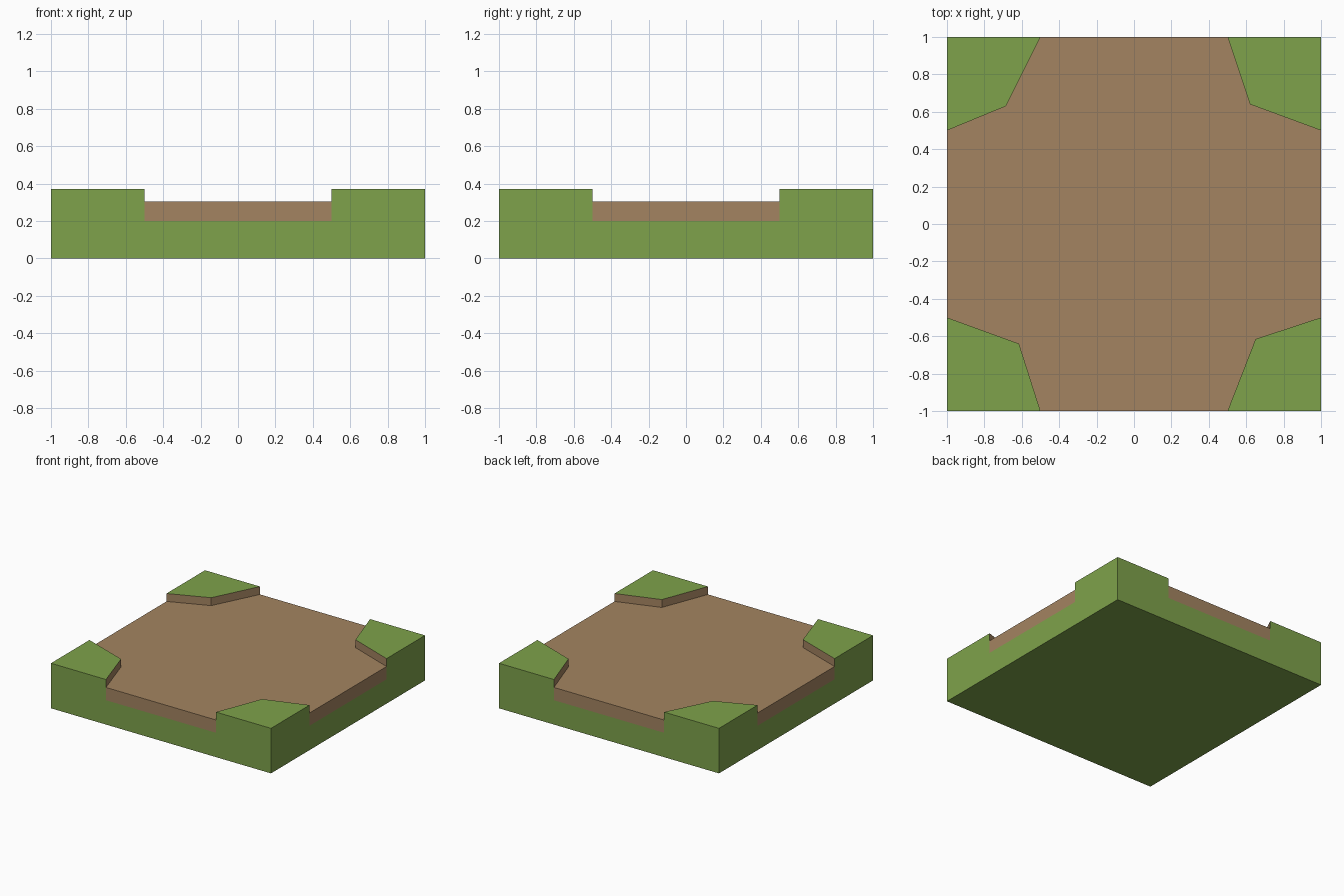
import bpy
import bmesh
from mathutils import Vector, Matrix

cube = bpy.data.objects.get("Cube")
if cube:
    bpy.data.objects.remove(cube)

BASE_TOP, DIRT_TOP, GRASS_TOP = 0.20, 0.305, 0.37


def make_material(name, color):
    mat = bpy.data.materials.new(name)
    mat.use_nodes = True
    mat.diffuse_color = color
    mat.node_tree.nodes["Principled BSDF"].inputs["Base Color"].default_value = color
    return mat


grass = make_material("grass green", (0.209, 0.361, 0.07, 1))
dirt = make_material("dirt brown", (0.371, 0.231, 0.119, 1))


def make_part(name, outline, top, walls, materials, cap=None):
    """Walls are (edge index, bottom height, material index); cap is a z for the flat face."""
    bm = bmesh.new()
    count = len(outline)
    for i, low, slot in walls:
        a, b = outline[i], outline[(i + 1) % count]
        quad = [(a.x, a.y, low), (b.x, b.y, low), (b.x, b.y, top), (a.x, a.y, top)]
        bm.faces.new([bm.verts.new(p) for p in quad]).material_index = slot
    # Flat face: on top, or facing down when it closes the underside
    points = outline if cap is None else outline[::-1]
    z = top if cap is None else cap
    bm.faces.new([bm.verts.new((p.x, p.y, z)) for p in points])
    bmesh.ops.remove_doubles(bm, verts=bm.verts, dist=0.0001)
    mesh = bpy.data.meshes.new(name)
    bm.to_mesh(mesh)
    bm.free()
    for mat in materials:
        mesh.materials.append(mat)
    obj = bpy.data.objects.new(name, mesh)
    bpy.context.collection.objects.link(obj)


# Grass block underneath
square = [Vector(p) for p in ((1, 1), (-1, 1), (-1, -1), (1, -1))]
make_part("grass_base", square, BASE_TOP, [(i, 0, 0) for i in range(4)], [grass], cap=0)

# Raised grass corners, counter-clockwise, each with its own irregular inner point
corners = {
    "back_left_corner": (0.62, 0.64),
    "back_right_corner": (-0.685, 0.63),
    "front_right_corner": (-0.615, -0.64),
    "front_left_corner": (0.65, -0.615),
}
turn = Matrix(((0, -1), (1, 0)))
outer, after, before = Vector((1, 1)), Vector((0.5, 1)), Vector((1, 0.5))
path_outline = []
for name, inner in corners.items():
    inner = Vector(inner)
    make_part(name, [outer, after, inner, before], GRASS_TOP,
              [(0, BASE_TOP, 0), (1, DIRT_TOP, 1), (2, DIRT_TOP, 1), (3, BASE_TOP, 0)],
              [grass, dirt])
    path_outline += [before, inner, after]
    outer, after, before = turn @ outer, turn @ after, turn @ before

# Dirt crossing between the corners, with walls only on the outer edges
make_part("dirt_crossing", path_outline, DIRT_TOP,
          [(i, BASE_TOP, 0) for i in range(2, len(path_outline), 3)], [dirt])
